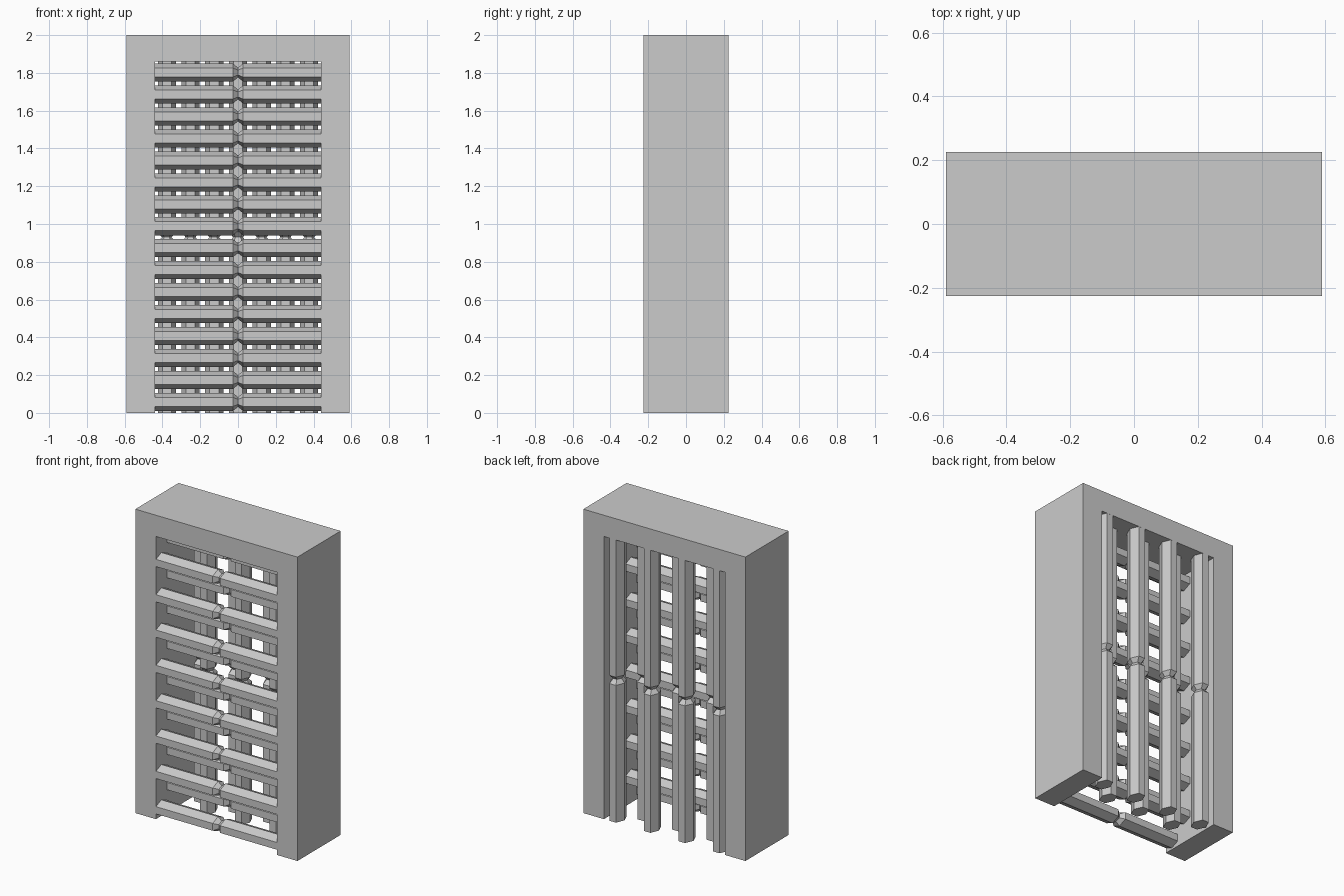
import bpy, bmesh, math
from mathutils import Matrix, Vector

cube = bpy.data.objects.get("Cube")
if cube:
    bpy.data.objects.remove(cube, do_unlink=True)

# Overall sizes
HALF_W, HALF_D, HEIGHT = 0.59, 0.225, 2.0
OPEN_X, OPEN_Z = 0.44, 1.86
BAR_R, BAR_DEPTH = 0.0477, 0.0555
GROOVE, NECK = 0.027, 0.55
ROWS, COLUMNS = 16, 7
OUTER, INNER = 0.169, 0.056

grey = bpy.data.materials.new("plain grey")
grey.use_nodes = True
colour = (0.6, 0.6, 0.6, 1)
grey.diffuse_color = colour
grey.node_tree.nodes["Principled BSDF"].inputs["Base Color"].default_value = colour


def finish(bm, name):
    bmesh.ops.recalc_face_normals(bm, faces=bm.faces)
    mesh = bpy.data.meshes.new(name)
    bm.to_mesh(mesh)
    bm.free()
    mesh.materials.append(grey)
    obj = bpy.data.objects.new(name, mesh)
    bpy.context.collection.objects.link(obj)
    return obj


def make_bar(name, length, centre, upright):
    """Six-sided bar with a V-shaped groove around its middle."""
    bm = bmesh.new()
    half = length / 2
    rings = []
    for along, size in ((-half, 1), (-GROOVE, 1), (0, NECK), (GROOVE, 1), (half, 1)):
        ring = []
        for i in range(6):
            a = math.tau * i / 6
            across = BAR_R * size * math.cos(a)
            depth = BAR_DEPTH * size * math.sin(a) / math.sin(math.pi / 3)
            p = (across, depth, along) if upright else (along, depth, across)
            ring.append(bm.verts.new(Vector(p)))
        rings.append(ring)
    for lower, upper in zip(rings, rings[1:]):
        for i in range(6):
            j = (i + 1) % 6
            bm.faces.new((lower[i], lower[j], upper[j], upper[i]))
    bm.faces.new(rings[0])
    bm.faces.new(rings[-1])
    bmesh.ops.transform(bm, matrix=Matrix.Translation(centre), verts=bm.verts)
    return finish(bm, name)


# Surrounding frame, open at the bottom
bm = bmesh.new()
right_side = [(OPEN_X, OPEN_Z), (OPEN_X, 0), (HALF_W, 0), (HALF_W, HEIGHT)]
outline = right_side + [(-x, z) for x, z in reversed(right_side)]
face = bm.faces.new([bm.verts.new((x, -HALF_D, z)) for x, z in outline])
extruded = bmesh.ops.extrude_face_region(bm, geom=[face], use_keep_orig=True)
moved = [v for v in extruded["geom"] if isinstance(v, bmesh.types.BMVert)]
bmesh.ops.translate(bm, verts=moved, vec=(0, 2 * HALF_D, 0))
finish(bm, "frame")

# Horizontal slats in two staggered layers at the front
row_step = OPEN_Z / ROWS
for k in range(ROWS):
    layer, y = ("inner", -INNER) if k % 2 else ("outer", -OUTER)
    make_bar(f"{layer}_horizontal_slat_{k + 1}", 2 * OPEN_X,
             (0, y, (k + 0.5) * row_step), False)

# Upright slats in two staggered layers at the back
column_step = 2 * OPEN_X / COLUMNS
for k in range(COLUMNS):
    layer, y = ("inner", INNER) if k % 2 else ("outer", OUTER)
    make_bar(f"{layer}_upright_slat_{k + 1}", OPEN_Z,
             (-OPEN_X + (k + 0.5) * column_step, y, OPEN_Z / 2), True)
